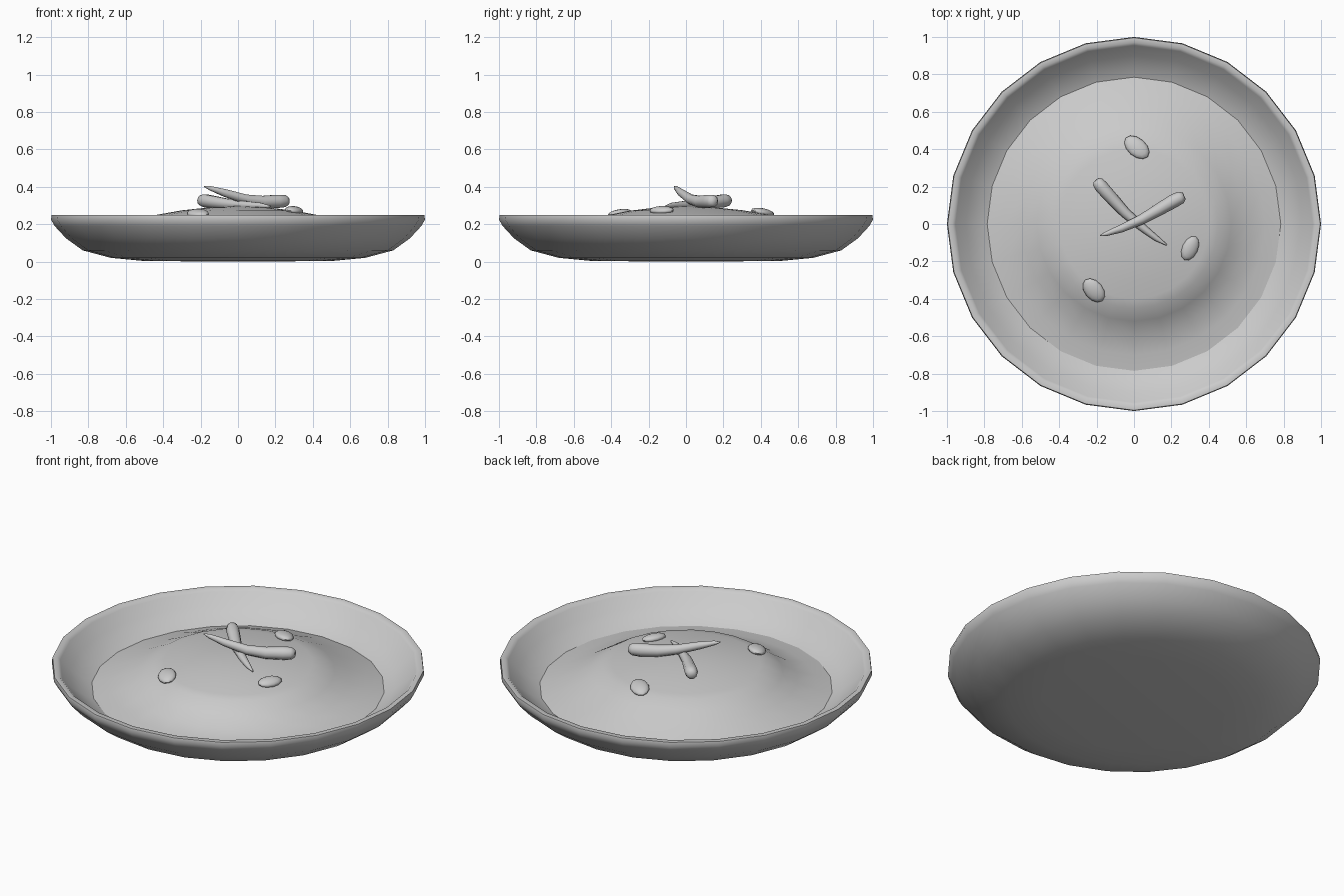
import bpy, bmesh, math
from mathutils import Vector, Matrix

if "Cube" in bpy.data.objects:
    bpy.data.objects.remove(bpy.data.objects["Cube"])


def finish(bm, name, angle=60):
    bmesh.ops.recalc_face_normals(bm, faces=bm.faces)
    me = bpy.data.meshes.new(name)
    bm.to_mesh(me)
    bm.free()
    ob = bpy.data.objects.new(name, me)
    bpy.context.collection.objects.link(ob)
    bpy.ops.object.select_all(action='DESELECT')
    ob.select_set(True)
    bpy.context.view_layer.objects.active = ob
    bpy.ops.object.shade_smooth_by_angle(angle=math.radians(angle))
    return ob


def skin(bm, rings):
    for a, b in zip(rings, rings[1:]):
        n = len(a)
        for i in range(n):
            j = (i + 1) % n
            bm.faces.new((a[i], a[j], b[j], b[i]))


def fan(bm, ring, point):
    c = bm.verts.new(point)
    for i in range(len(ring)):
        bm.faces.new((ring[i], ring[(i + 1) % len(ring)], c))


def circle(bm, r, height, n=24):
    ring = []
    for i in range(n):
        a = 2 * math.pi * i / n
        x, y = r * math.cos(a), r * math.sin(a)
        ring.append(bm.verts.new((x, y, height(x, y))))
    return ring


# bowl: shallow 24-sided dish, outside and inside
profile = [(0.50, 0.003), (0.68, 0.02), (0.83, 0.06), (0.92, 0.125), (0.98, 0.19),
           (1.0, 0.225), (0.996, 0.248), (0.97, 0.25), (0.955, 0.235),
           (0.90, 0.18), (0.84, 0.135), (0.77, 0.10), (0.60, 0.05)]
bm = bmesh.new()
rings = [circle(bm, r, lambda x, y, z=z: z) for r, z in profile]
skin(bm, rings)
fan(bm, rings[0], (0, 0, 0))
fan(bm, rings[-1], (0, 0, 0.04))
finish(bm, "bowl")

# food mound: gentle at the back left, a steep shoulder at the front right
GENTLE = [(0, 0.297), (0.15, 0.29), (0.3, 0.275), (0.45, 0.25), (0.6, 0.185), (0.7, 0.14), (0.79, 0.108)]
STEEP = [(0, 0.297), (0.15, 0.29), (0.3, 0.272), (0.45, 0.242), (0.6, 0.142), (0.7, 0.12), (0.79, 0.108)]


def lookup(table, r):
    for (r0, z0), (r1, z1) in zip(table, table[1:]):
        if r <= r1:
            return z0 + (z1 - z0) * (r - r0) / (r1 - r0)
    return table[-1][1]


def food_height(x, y):
    r = math.hypot(x, y)
    t = 0.5 + 0.5 * math.cos(math.atan2(y, x) + math.radians(65))
    return lookup(GENTLE, r) * (1 - t) + lookup(STEEP, r) * t


bm = bmesh.new()
rings = [circle(bm, r, food_height) for r in (0.15, 0.3, 0.4, 0.45, 0.52, 0.6, 0.7, 0.785)]
skin(bm, rings)
fan(bm, rings[0], (0, 0, 0.297))
finish(bm, "food_mound")


# chillies: tapered tubes crossed over the middle
def tube(name, points, n=10):
    bm = bmesh.new()
    pts = [Vector(p[:3]) for p in points]
    rings = []
    for k, p in enumerate(pts):
        d = (pts[min(k + 1, len(pts) - 1)] - pts[max(k - 1, 0)]).normalized()
        side = d.cross(Vector((0, 0, 1))).normalized()
        up = side.cross(d)
        rings.append([bm.verts.new(p + points[k][3] * (side * math.cos(2 * math.pi * i / n)
                      + up * math.sin(2 * math.pi * i / n))) for i in range(n)])
    skin(bm, rings)
    bm.faces.new(rings[0])
    bm.faces.new(rings[-1])
    finish(bm, name)


tube("chilli_upper", [(-0.18, -0.062, 0.402, 0.003), (-0.15, -0.053, 0.393, 0.012),
                      (-0.07, -0.025, 0.367, 0.021), (0.04, 0.024, 0.333, 0.027),
                      (0.13, 0.075, 0.32, 0.033), (0.21, 0.122, 0.322, 0.037),
                      (0.25, 0.142, 0.324, 0.034), (0.268, 0.15, 0.325, 0.02)])
tube("chilli_lower", [(0.175, -0.112, 0.295, 0.004), (0.12, -0.077, 0.30, 0.015),
                      (0.04, -0.015, 0.302, 0.022), (-0.05, 0.063, 0.308, 0.028),
                      (-0.13, 0.15, 0.318, 0.034), (-0.175, 0.2, 0.325, 0.036),
                      (-0.195, 0.225, 0.328, 0.03), (-0.203, 0.235, 0.329, 0.017)])

# beans: flattened pebbles lying on the slope
for k, (x, y, turn, length, width) in enumerate([(0.015, 0.41, -42, 0.078, 0.05),
                                                 (-0.215, -0.355, -52, 0.073, 0.05),
                                                 (0.3, -0.13, 65, 0.07, 0.043)]):
    e = 0.05
    normal = Vector((food_height(x - e, y) - food_height(x + e, y),
                     food_height(x, y - e) - food_height(x, y + e), 2 * e)).normalized()
    tilt = normal.to_track_quat('Z', 'Y').to_matrix().to_4x4()
    axis = Vector((math.cos(math.radians(turn)), math.sin(math.radians(turn)), 0))
    axis = (axis - normal * axis.dot(normal)).normalized()
    side = normal.cross(axis)
    rot = Matrix((axis, side, normal)).transposed().to_4x4()
    place = Matrix.Translation((x, y, food_height(x, y) + 0.007))
    bm = bmesh.new()
    bmesh.ops.create_uvsphere(bm, u_segments=12, v_segments=8, radius=1,
                              matrix=place @ rot @ Matrix.Diagonal((length, width, 0.022, 1)))
    finish(bm, f"bean_{k + 1}")
